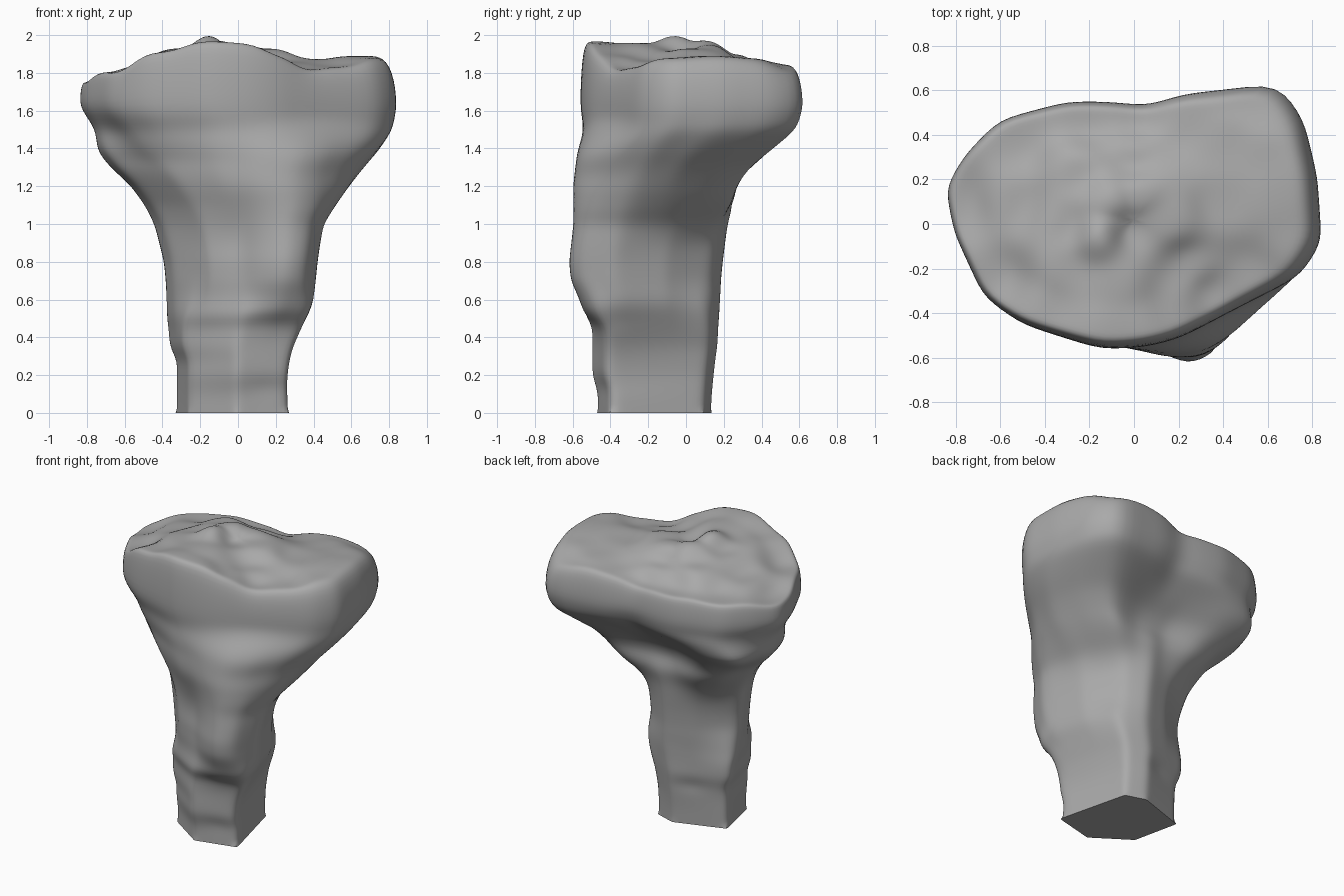
import bpy, bmesh, math
from mathutils import Vector

SEGMENTS = 112
HEAD_BASE = 1.62

# Cross-section outlines (x, y), from the cut end up to the condyles
SHAFT = [(.27, -.4), (.15, .09), (.01, .135), (-.33, .02), (-.26, -.3), (-.01, -.47)]
RIDGED = [(.12, -.57), (.25, -.62), (.36, -.57), (.43, -.38), (.34, -.1), (.19, .13),
          (.05, .2), (-.15, .14), (-.4, -.02), (-.34, -.22), (-.15, -.43), (.04, -.52)]
FLARE = [(.12, -.56), (.3, -.55), (.42, -.48), (.56, -.34), (.66, -.2), (.68, 0), (.6, .24),
         (.47, .4), (.2, .32), (-.1, .3), (-.4, .38), (-.6, .32), (-.71, .1), (-.66, -.12),
         (-.4, -.36), (-.1, -.52)]
HEAD = [(-.84, .15), (-.8, -.05), (-.67, -.33), (-.5, -.45), (-.15, -.56), (.05, -.55),
        (.2, -.51), (.45, -.38), (.73, -.24), (.83, -.09), (.81, .2), (.75, .45), (.63, .62),
        (.4, .58), (.2, .57), (.05, .53), (-.3, .53), (-.6, .45), (-.75, .3)]

# Height, then the extents there: right, left, front, back
EXTENTS = [
    (0, -.33, .27, -.47, .135), (.1, -.33, .27, -.47, .14), (.2, -.33, .27, -.5, .15),
    (.28, -.33, .28, -.5, .16), (.35, -.37, .3, -.5, .17), (.46, -.375, .35, -.5, .175),
    (.51, -.38, .375, -.54, .18), (.6, -.385, .405, -.57, .185), (.7, -.39, .42, -.62, .19),
    (.8, -.4, .43, -.63, .2), (1, -.45, .46, -.605, .225), (1.1, -.5, .52, -.6, .25),
    (1.2, -.57, .59, -.6, .285), (1.3, -.68, .67, -.59, .36), (1.38, -.74, .74, -.58, .46),
    (1.5, -.76, .82, -.545, .6), (HEAD_BASE, -.845, .845, -.565, .635)]

# Points on the joint surface (x, y, z)
JOINT = [
    (-.78, .1, 1.75), (-.62, -.25, 1.8), (-.55, .1, 1.83), (-.52, .38, 1.79), (-.3, 0, 1.91),
    (-.4, -.38, 1.91), (-.15, -.48, 1.97), (.04, -.47, 1.96), (-.25, .25, 1.9),
    (-.2, .47, 1.79), (-.3, -.2, 1.93), (-.08, -.28, 1.96),
    (-.15, -.05, 2.01), (-.1, .09, 1.98), (.02, .13, 1.95), (-.02, -.02, 1.9),
    (.16, .02, 1.93), (.25, -.2, 1.86), (.36, -.32, 1.81), (.52, -.23, 1.83), (.18, -.38, 1.89),
    (.4, .1, 1.87), (.6, .1, 1.89), (.72, .15, 1.89), (.6, .38, 1.88),
    (.4, .4, 1.86), (.7, -.08, 1.88), (.62, .55, 1.81), (0, .3, 1.86), (.02, .48, 1.78),
    (.22, .45, 1.83)]

# Dents and bumps: centre, size, outward push
DETAILS = [((.2, -.47, .49), (.14, .2, .025), -.025), ((.17, -.46, .14), (.12, .2, .03), -.012),
           ((-.58, .36, 1.38), (.18, .2, .11), .06), ((.1, .45, 1.5), (.14, .2, .2), -.04),
           ((.02, -.5, 1), (.09, .2, .3), -.02), ((-.12, .14, .28), (.1, .2, .03), -.012)]


def fit(points):
    """Stretch an outline to fill the square from -1 to 1."""
    lo = [min(p[i] for p in points) for i in (0, 1)]
    hi = [max(p[i] for p in points) for i in (0, 1)]
    return [Vector([2 * (p[i] - lo[i]) / (hi[i] - lo[i]) - 1 for i in (0, 1)]) for p in points]


def resample(points):
    """Cast evenly turned rays from the middle onto the outline."""
    pts = fit(points)
    ring = []
    for k in range(SEGMENTS):
        angle = math.tau * k / SEGMENTS
        ray = Vector((math.cos(angle), math.sin(angle)))
        best = 0
        for a, b in zip(pts, pts[1:] + pts[:1]):
            edge = b - a
            det = ray.cross(edge)
            if abs(det) < 1e-9:
                continue
            distance, along = a.cross(edge) / det, a.cross(ray) / det
            if distance > 0 and -1e-6 <= along <= 1 + 1e-6:
                best = max(best, distance)
        ring.append(ray * best)
    return fit(ring)


def bracket(keys, z):
    """Find the two keys around a height and the blend between them."""
    for a, b in zip(keys, keys[1:]):
        if z <= b[0]:
            return a, b, (z - a[0]) / (b[0] - a[0])
    return keys[-1], keys[-1], 0


shaft, ridged, flare, head = [resample(s) for s in (SHAFT, RIDGED, FLARE, HEAD)]
SHAPES = [(0, shaft), (.38, shaft), (.74, ridged), (.86, ridged), (1.3, flare), (1.58, head),
          (HEAD_BASE, head)]


def section(z):
    a, b, t = bracket(SHAPES, z)
    t = t * t * (3 - 2 * t)
    ring = fit([p.lerp(q, t) for p, q in zip(a[1], b[1])])
    a, b, t = bracket(EXTENTS, z)
    x0, x1, y0, y1 = [m + (n - m) * t for m, n in zip(a[1:], b[1:])]
    return [Vector((x0 + (x1 - x0) * (p.x + 1) / 2, y0 + (y1 - y0) * (p.y + 1) / 2, z))
            for p in ring]


def joint_height(x, y):
    total = weight = 0
    for px, py, pz in JOINT:
        w = 1 / ((x - px) ** 2 + (y - py) ** 2 + .005) ** 2
        total += w * pz
        weight += w
    return total / weight


# Side rings
rows = 72
rings = [section(HEAD_BASE * i / rows) for i in range(rows + 1)]
for ring in rings:
    for p in ring:
        outward = Vector((p.x, p.y + .15, 0)).normalized()
        push = 0
        for centre, size, amount in DETAILS:
            d = sum(((p[i] - centre[i]) / size[i]) ** 2 for i in range(3))
            push += amount * math.exp(-d)
        p += outward * push

# Rounded rim, wider on the left condyle, and joint surface rings
rim = rings[-1]
middle = Vector((0, .02, 0))
steps = 34
for i in range(1, steps + 8):
    turn = math.pi / 2 * min(i / 8, 1)
    inner = 1 - max(i - 8, 0) / steps
    ring = []
    for p in rim:
        inset = .07 + .05 * p.x
        scale = (1 - inset * (1 - math.cos(turn) ** .9)) * inner
        q = middle + (p - middle) * scale
        q.z = HEAD_BASE + (joint_height(q.x, q.y) - HEAD_BASE) * math.sin(turn)
        ring.append(q)
    rings.append(ring)

# Skin the rings
bm = bmesh.new()
loops = [[bm.verts.new(p) for p in ring] for ring in rings]
for low, high in zip(loops, loops[1:]):
    for k in range(SEGMENTS):
        n = (k + 1) % SEGMENTS
        bm.faces.new((low[k], low[n], high[n], high[k]))
bm.faces.new(loops[0][::-1])
tip = bm.verts.new((middle.x, middle.y, joint_height(middle.x, middle.y)))
for k in range(SEGMENTS):
    bm.faces.new((loops[-1][k], loops[-1][(k + 1) % SEGMENTS], tip))
soft = [v for ring in loops[1:] for v in ring] + [tip]
for _ in range(7):
    bmesh.ops.smooth_vert(bm, verts=soft, factor=.5, use_axis_x=True, use_axis_y=True,
                          use_axis_z=True)
bmesh.ops.recalc_face_normals(bm, faces=bm.faces)

# Bone object and its material
default = bpy.data.objects.get("Cube")
if default:
    bpy.data.objects.remove(default, do_unlink=True)
mesh = bpy.data.meshes.new("shin_bone")
bm.to_mesh(mesh)
bm.free()
bone = bpy.data.objects.new("shin_bone", mesh)
bpy.context.collection.objects.link(bone)

grey = bpy.data.materials.new("bone_grey")
grey.use_nodes = True
colour = (.4, .4, .4, 1)
grey.diffuse_color = colour
grey.node_tree.nodes["Principled BSDF"].inputs["Base Color"].default_value = colour
mesh.materials.append(grey)

bpy.context.view_layer.objects.active = bone
bone.select_set(True)
bpy.ops.object.shade_smooth_by_angle(angle=math.radians(40))
